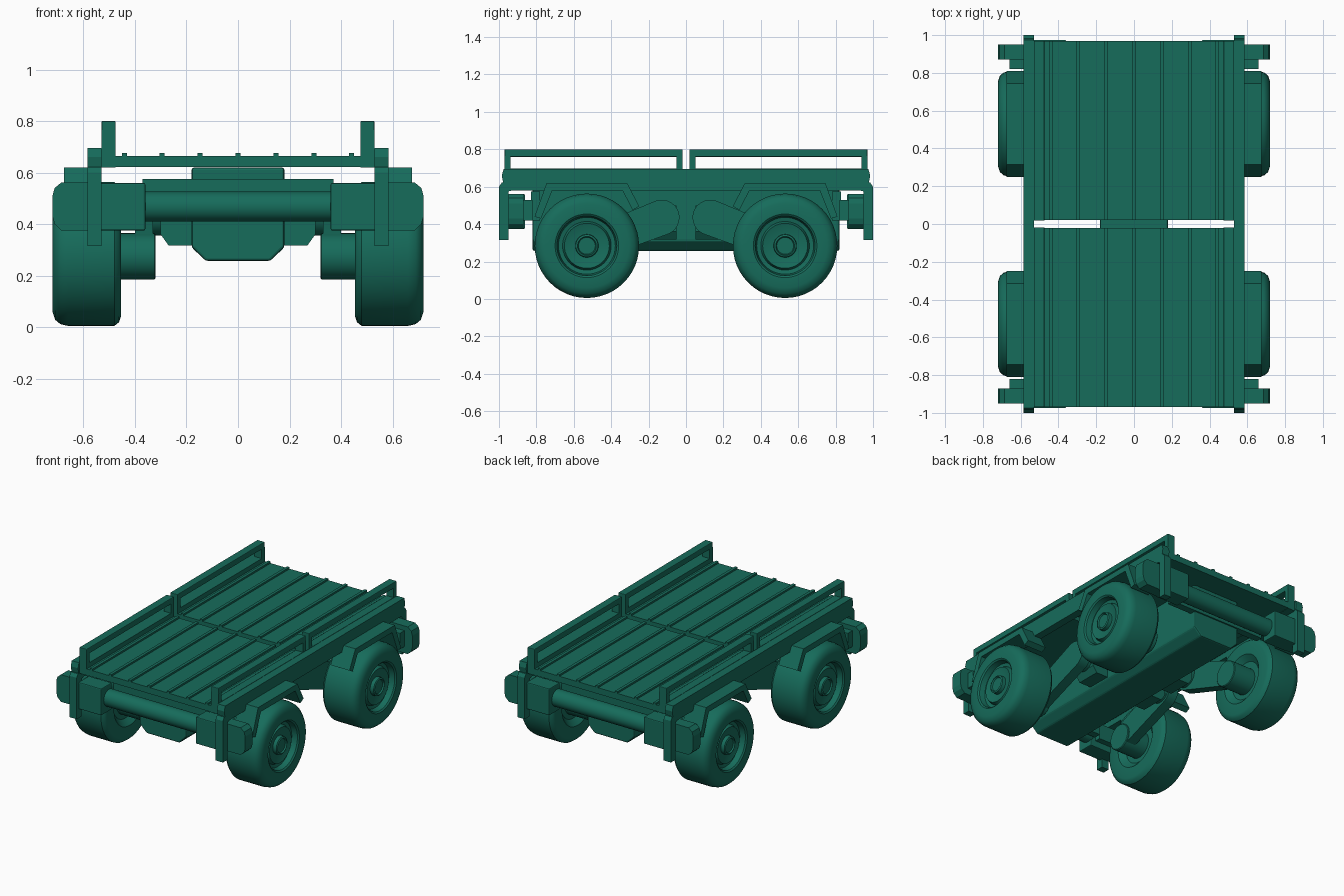
import bpy, bmesh, math
from mathutils import Vector

if "Cube" in bpy.data.objects:
    bpy.data.objects.remove(bpy.data.objects["Cube"])

mat = bpy.data.materials.new("green_paint")
mat.diffuse_color = (0.008, 0.15, 0.105, 1)
mat.use_nodes = True
mat.node_tree.nodes["Principled BSDF"].inputs["Base Color"].default_value = mat.diffuse_color


def finish(name, bm, bevel=0.0, smooth=False):
    bmesh.ops.recalc_face_normals(bm, faces=bm.faces)
    me = bpy.data.meshes.new(name)
    bm.to_mesh(me)
    bm.free()
    ob = bpy.data.objects.new(name, me)
    bpy.context.collection.objects.link(ob)
    me.materials.append(mat)
    if bevel:
        m = ob.modifiers.new("bevel", 'BEVEL')
        m.width, m.segments = bevel, 2
    if smooth:
        bpy.ops.object.select_all(action='DESELECT')
        ob.select_set(True)
        bpy.context.view_layer.objects.active = ob
        bpy.ops.object.shade_smooth_by_angle(angle=math.radians(35))
    return ob


def prism(name, pts, a, b, axis='X', bevel=0.0, smooth=False):
    """Extrude a 2D outline from a to b; X: points are (y,z), Y: points are (x,z)."""
    bm = bmesh.new()
    place = (lambda p, t: (t, p[0], p[1])) if axis == 'X' else (lambda p, t: (p[0], t, p[1]))
    f = bm.faces.new([bm.verts.new(place(p, a)) for p in pts])
    ext = bmesh.ops.extrude_face_region(bm, geom=[f])
    move = Vector((b - a, 0, 0)) if axis == 'X' else Vector((0, b - a, 0))
    bmesh.ops.translate(bm, vec=move, verts=[v for v in ext['geom'] if isinstance(v, bmesh.types.BMVert)])
    return finish(name, bm, bevel, smooth)


def box(name, x, y, z, bevel=0.0):
    x, y = sorted(x), sorted(y)
    return prism(name, [(y[0], z[0]), (y[1], z[0]), (y[1], z[1]), (y[0], z[1])], x[0], x[1], 'X', bevel)


def lathe(name, profile, y, z, sx=1, n=48):
    """Spin (x, radius) points about a line parallel to x."""
    bm = bmesh.new()
    rings = []
    for x, r in profile:
        rings.append([bm.verts.new((sx * x, y + r * math.cos(2 * math.pi * i / n),
                                    z + r * math.sin(2 * math.pi * i / n))) for i in range(n)])
    for p, q in zip(rings, rings[1:]):
        for i in range(n):
            bm.faces.new((p[i], p[(i + 1) % n], q[(i + 1) % n], q[i]))
    bm.faces.new(rings[0])
    bm.faces.new(rings[-1])
    return finish(name, bm, smooth=True)


def capsule(p, q, rp, rq, n=14):
    """Outline around two circles."""
    a = math.atan2(q[1] - p[1], q[0] - p[0])
    arc = lambda c, r, s: [(c[0] + r * math.cos(s + math.pi * i / n),
                            c[1] + r * math.sin(s + math.pi * i / n)) for i in range(n + 1)]
    return arc(q, rq, a - math.pi / 2) + arc(p, rp, a + math.pi / 2)


# Central hull with chamfered keel
hull = [(-0.18, 0.62), (-0.18, 0.31), (-0.125, 0.257), (0.125, 0.257), (0.18, 0.31), (0.18, 0.62)]
prism("central_hull", hull, -0.82, 0.82, 'Y', 0.01)

tyre = [(0.49, 0.13), (0.455, 0.17), (0.455, 0.245), (0.462, 0.265), (0.48, 0.279), (0.66, 0.279),
        (0.69, 0.272), (0.71, 0.255), (0.72, 0.225), (0.72, 0.17), (0.712, 0.16), (0.675, 0.152),
        (0.67, 0.13), (0.695, 0.12), (0.68, 0.07), (0.68, 0.062), (0.705, 0.06), (0.71, 0.05),
        (0.70, 0.045)]

for e, end in ((-1, "front"), (1, "rear")):
    # Deck half with ribs
    box(end + "_deck", (-0.53, 0.53), (e * 0.022, e * 0.97), (0.622, 0.665))
    for i, x in enumerate((-0.44, -0.295, -0.147, 0, 0.147, 0.295, 0.44)):
        box(f"{end}_deck_rib_{i}", (x - 0.01, x + 0.01), (e * 0.022, e * 0.97), (0.66, 0.677))

    # Bumper tube and cross beam
    lathe(end + "_bumper_tube", [(-0.37, 0.058), (0.37, 0.058)], e * 0.89, 0.468)
    box(end + "_cross_beam", (-0.37, 0.37), (e * 0.78, e * 0.83), (0.42, 0.575))

    # Side gearbox block in the middle
    gear = [(-0.3, 0.5), (-0.3, 0.36), (-0.27, 0.318), (0.27, 0.318), (0.3, 0.36), (0.3, 0.5)]
    prism(end + "_gearbox", gear, e * 0.05, e * 0.22, 'Y')

    for s, side in ((-1, "left"), (1, "right")):
        n = f"{end}_{side}_"
        # Wheel, hub motor and suspension arm
        lathe(n + "wheel", tyre, e * 0.53, 0.284, s)
        lathe(n + "hub_motor", [(0.32, 0.085), (0.325, 0.09), (0.5, 0.09)], e * 0.53, 0.275, s, 32)
        prism(n + "suspension_arm", capsule((e * 0.13, 0.435), (e * 0.53, 0.28), 0.095, 0.085),
              s * 0.33, s * 0.40, 'X', 0, True)
        lathe(n + "arm_pivot", [(0.15, 0.08), (0.37, 0.08)], e * 0.13, 0.435, s, 32)

        # Bent fender
        fender = [(0.81, 0.44), (0.745, 0.62), (0.315, 0.62), (0.25, 0.495),
                  (0.285, 0.475), (0.34, 0.58), (0.715, 0.58), (0.775, 0.43)]
        prism(n + "fender", [(e * y, z) for y, z in fender], s * 0.53, s * 0.675)

        # Open side rail
        x = (s * 0.475, s * 0.53)
        box(n + "rail_sill", x, (e * 0.018, e * 0.97), (0.62, 0.697))
        box(n + "rail_top", x, (e * 0.018, e * 0.97), (0.76, 0.80), 0.004)
        box(n + "rail_inner_post", x, (e * 0.018, e * 0.05), (0.69, 0.765))
        box(n + "rail_outer_post", x, (e * 0.937, e * 0.97), (0.69, 0.765))

        # Hooked end plate
        plate = [(0.95, 0.315), (1.0, 0.315), (1.0, 0.60), (0.985, 0.622), (0.91, 0.622),
                 (0.91, 0.585), (0.95, 0.575)]
        prism(n + "end_plate", [(e * y, z) for y, z in plate], s * 0.53, s * 0.585)

        # Lamp housing inside the plate and rounded lamp outside it
        box(n + "lamp_housing", (s * 0.36, s * 0.54), (e * 0.86, e * 0.975), (0.375, 0.56), 0.006)
        lamp = [(0.53, 0.375), (0.685, 0.375), (0.712, 0.40), (0.72, 0.43), (0.72, 0.51),
                (0.712, 0.54), (0.685, 0.562), (0.53, 0.562)]
        prism(n + "lamp", [(s * a, z) for a, z in lamp], e * 0.87, e * 0.95, 'Y')
        box(n + "lamp_back", (s * 0.40, s * 0.66), (e * 0.82, e * 0.88), (0.42, 0.53))

# Long side beams
for s, side in ((-1, "left"), (1, "right")):
    beam = [(-0.975, 0.695), (-0.985, 0.66), (-0.97, 0.58), (0.97, 0.58), (0.985, 0.66), (0.975, 0.695)]
    prism(side + "_side_beam", beam, s * 0.53, s * 0.585)
